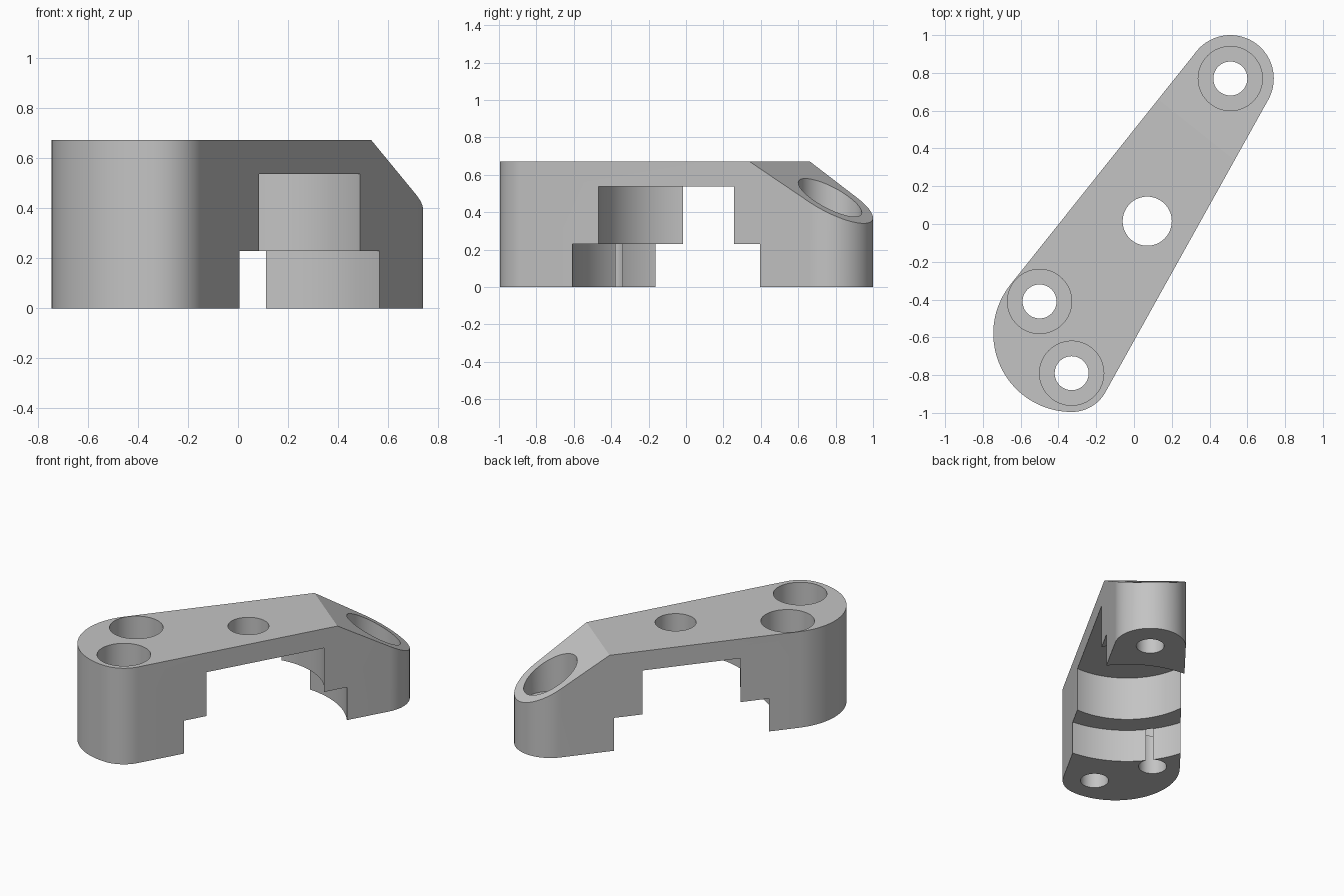
import bpy, bmesh, math
from mathutils import Vector

cube = bpy.data.objects.get("Cube")
if cube:
    bpy.data.objects.remove(cube)

HEIGHT = 0.672
CENTRE = (0.07, 0.015)
SCREWS = [(0.51, 0.77), (-0.50, -0.41), (-0.33, -0.79)]

grey = bpy.data.materials.new("machined grey")
grey.use_nodes = True
grey.diffuse_color = (0.55, 0.55, 0.55, 1)
grey.node_tree.nodes["Principled BSDF"].inputs["Base Color"].default_value = grey.diffuse_color


def arc(x, y, r, start, end, steps):
    """Points on an arc, angles in degrees."""
    angles = [math.radians(start + (end - start) * i / steps) for i in range(steps + 1)]
    return [(x + r * math.cos(a), y + r * math.sin(a)) for a in angles]


def prism(name, points, bottom, top):
    """Extrude a closed plan outline between two heights."""
    bm = bmesh.new()
    base = bm.faces.new([bm.verts.new((x, y, bottom)) for x, y in points])
    new = bmesh.ops.extrude_face_region(bm, geom=[base])["geom"]
    bmesh.ops.translate(bm, verts=[v for v in new if isinstance(v, bmesh.types.BMVert)],
                        vec=(0, 0, top - bottom))
    bmesh.ops.recalc_face_normals(bm, faces=bm.faces)
    mesh = bpy.data.meshes.new(name)
    bm.to_mesh(mesh)
    bm.free()
    obj = bpy.data.objects.new(name, mesh)
    bpy.context.collection.objects.link(obj)
    mesh.materials.append(grey)
    return obj


# Tapered arm: narrow rounded end, broad rounded heel, small heel corner
outline = (arc(0.51, 0.77, 0.23, -29, 141.4, 40)
           + arc(-0.33, -0.58, 0.415, 141.4, 270, 40)
           + arc(-0.33, -0.79, 0.205, 270.5, 331, 16))
arm = prism("clamp_arm", outline, 0, HEIGHT)

# Sloped face across the narrow end
bm = bmesh.new()
bm.from_mesh(arm.data)
across = Vector((0.624, 0.781, 0))
cut = bmesh.ops.bisect_plane(bm, geom=bm.verts[:] + bm.edges[:] + bm.faces[:],
                             plane_co=across * 0.597 + Vector((0, 0, HEIGHT)),
                             plane_no=across * 0.6 + Vector((0, 0, 1)), clear_outer=True)
rim = [e for e in cut["geom_cut"] if isinstance(e, bmesh.types.BMEdge)]
bmesh.ops.holes_fill(bm, edges=[e for e in rim if e.is_boundary], sides=0)
bmesh.ops.recalc_face_normals(bm, faces=bm.faces)
bm.to_mesh(arm.data)
bm.free()


def bore(centre, radius, bottom, top, sides=64):
    """Cut a vertical round hole in the arm."""
    circle = arc(*centre, radius, 0, 360, sides)[:-1]
    cutter = prism("bore_cutter", circle, bottom, top)
    cutter.hide_render = True
    mod = arm.modifiers.new("bore", 'BOOLEAN')
    mod.operation = 'DIFFERENCE'
    mod.solver = 'EXACT'
    mod.object = cutter
    bpy.ops.object.modifier_apply(modifier=mod.name)
    bpy.data.objects.remove(cutter)


bpy.ops.object.select_all(action='DESELECT')
bpy.context.view_layer.objects.active = arm
arm.select_set(True)

# Stepped underside recess and central hole
bore(CENTRE, 0.625, -0.1, 0.23, 128)
bore(CENTRE, 0.482, -0.2, 0.537, 128)
bore(CENTRE, 0.13, 0.3, 1)

# Counterbored screw holes
for screw in SCREWS:
    bore(screw, 0.17, 0.28, 1)
    bore(screw, 0.09, -0.3, 0.9, 48)

bpy.ops.object.shade_smooth_by_angle(angle=math.radians(25))
